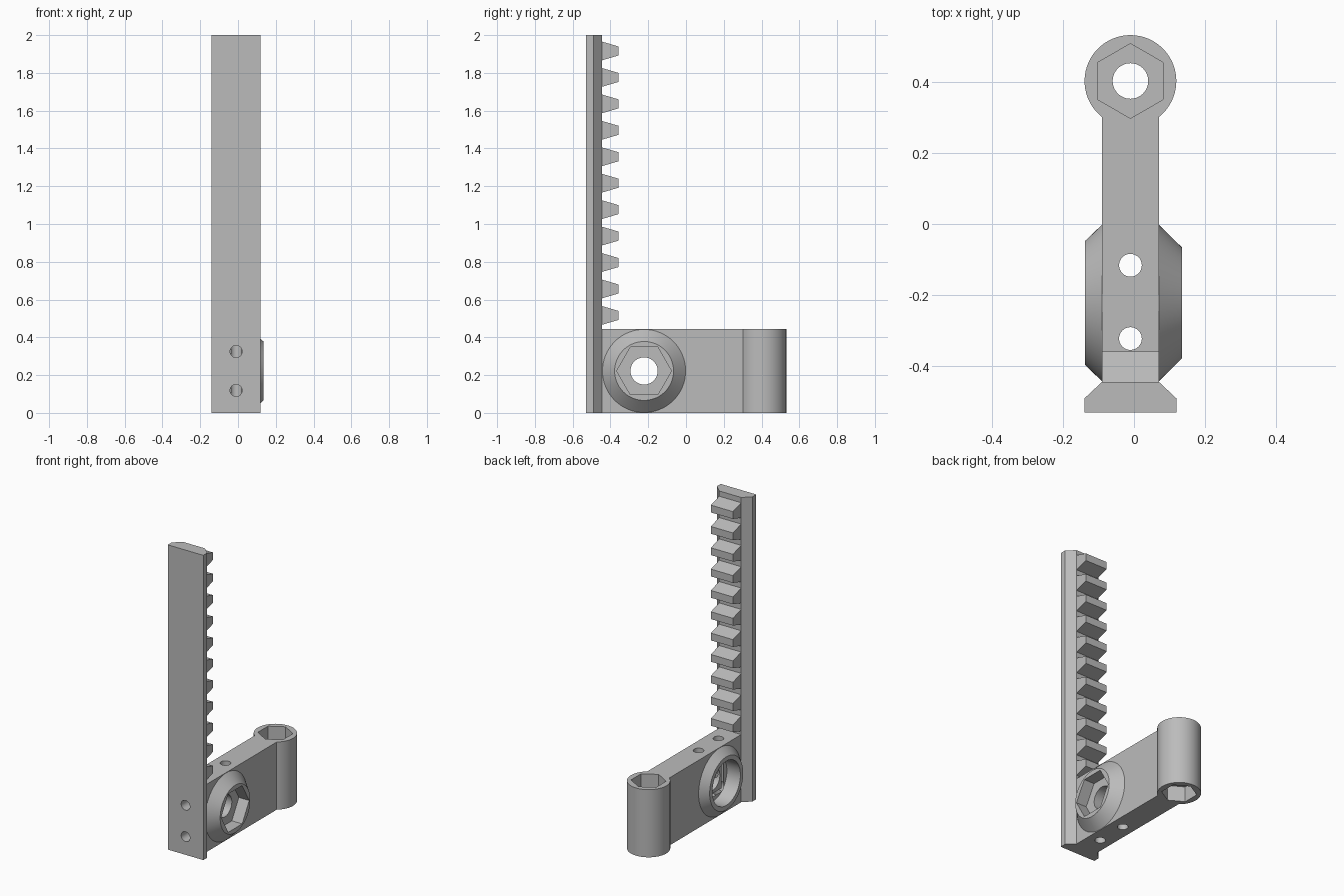
import bpy
import bmesh
from math import pi, cos, sin, asin
from mathutils import Matrix, Vector

cube = bpy.data.objects.get("Cube")
if cube:
    bpy.data.objects.remove(cube, do_unlink=True)

grey = bpy.data.materials.new("plain grey")
grey.use_nodes = True
grey.diffuse_color = (0.5, 0.5, 0.5, 1)
grey.node_tree.nodes["Principled BSDF"].inputs["Base Color"].default_value = (0.5, 0.5, 0.5, 1)

MID = -0.01            # centre line in x
HALF = 0.08            # half width of arm and teeth
TOP = 0.444            # height of the arm
EYE_Y, EYE_R = 0.402, 0.129
HUB = Vector((MID, -0.222, 0.222))


def add_object(name, bm):
    bmesh.ops.recalc_face_normals(bm, faces=bm.faces)
    mesh = bpy.data.meshes.new(name)
    bm.to_mesh(mesh)
    bm.free()
    mesh.materials.append(grey)
    ob = bpy.data.objects.new(name, mesh)
    bpy.context.collection.objects.link(ob)
    return ob


def extrude(bm, points, vector):
    face = bm.faces.new([bm.verts.new(p) for p in points])
    out = bmesh.ops.extrude_face_region(bm, geom=[face])
    verts = [g for g in out["geom"] if isinstance(g, bmesh.types.BMVert)]
    bmesh.ops.translate(bm, verts=verts, vec=vector)


def rod(name, start, end, radius, end_radius=None, sides=48, spin=0):
    """Round, tapered or hexagonal bar between two points."""
    start, end = Vector(start), Vector(end)
    axis = end - start
    turn = axis.to_track_quat('Z', 'Y').to_matrix().to_4x4()
    bm = bmesh.new()
    bmesh.ops.create_cone(
        bm, cap_ends=True, segments=sides, radius1=radius,
        radius2=radius if end_radius is None else end_radius, depth=axis.length,
        matrix=Matrix.Translation((start + end) / 2) @ turn @ Matrix.Rotation(spin, 4, 'Z'))
    ob = add_object(name, bm)
    ob.hide_render = True
    return ob


def hexagon(name, start, end, radius):
    """Hexagonal pocket cutter with two corners pointing along y."""
    start, end = Vector(start), Vector(end)
    across = (end - start).normalized().cross(Vector((0, 1, 0))).normalized()
    bm = bmesh.new()
    ring = [start + radius * (cos(i * pi / 3) * Vector((0, 1, 0)) + sin(i * pi / 3) * across)
            for i in range(6)]
    extrude(bm, ring, end - start)
    ob = add_object(name, bm)
    ob.hide_render = True
    return ob


def combine(ob, tools, operation):
    for tool in tools:
        mod = ob.modifiers.new(tool.name, 'BOOLEAN')
        mod.operation, mod.object, mod.solver = operation, tool, 'EXACT'
    graph = bpy.context.evaluated_depsgraph_get()
    graph.update()
    mesh = bpy.data.meshes.new_from_object(ob.evaluated_get(graph))
    ob.modifiers.clear()
    ob.data = mesh


# Rail with chamfered back edges
bm = bmesh.new()
half_profile = [(0.129, -0.53), (0.129, -0.49), (HALF, -0.444)]
outline = half_profile + [(-x, y) for x, y in reversed(half_profile)]
extrude(bm, [(MID + x, y, 0) for x, y in outline], (0, 0, 2))
rail = add_object("rack_rail", bm)

# Rack teeth
bm = bmesh.new()
for i in range(11):
    z = 1.916 - i * 0.14
    tooth = [(-0.446, -0.05), (-0.446, 0.05), (-0.358, 0.024), (-0.358, -0.024)]
    extrude(bm, [(MID - HALF, y, z + dz) for y, dz in tooth], (2 * HALF, 0, 0))
teeth = add_object("rack_teeth", bm)

# Arm ending in a round eye
bm = bmesh.new()
neck = asin(HALF / EYE_R)
arc = [-pi / 2 + neck + i * (2 * pi - 2 * neck) / 48 for i in range(49)]
outline = [(MID - HALF, -0.444, 0), (MID + HALF, -0.444, 0)]
outline += [(MID + EYE_R * cos(a), EYE_Y + EYE_R * sin(a), 0) for a in arc]
extrude(bm, outline, (0, 0, TOP))
arm = add_object("arm", bm)

# Conical bosses on both sides of the arm
right_boss = rod("boss_hex_side", HUB + Vector((HALF - 0.001, 0, 0)), (0.135, HUB.y, HUB.z), 0.221, 0.156, 64)
left_boss = rod("boss_round_side", HUB - Vector((HALF - 0.001, 0, 0)), (-0.138, HUB.y, HUB.z), 0.221, 0.174, 64)
combine(arm, [right_boss, left_boss], 'UNION')

# Bores and pockets
screws = [rod("front_screw_hole", (MID, -0.6, HUB.z + d), (MID, -0.1, HUB.z + d), 0.032, sides=32)
          for d in (-0.103, 0.103)]
cutters = [
    rod("eye_bore", (MID, EYE_Y, -0.1), (MID, EYE_Y, 0.6), 0.05),
    hexagon("eye_top_pocket", (MID, EYE_Y, TOP - 0.1), (MID, EYE_Y, 0.6), 0.105),
    hexagon("eye_bottom_pocket", (MID, EYE_Y, 0.1), (MID, EYE_Y, -0.1), 0.105),
    rod("hub_bore", HUB - Vector((0.3, 0, 0)), HUB + Vector((0.3, 0, 0)), 0.072),
    hexagon("hub_hex_pocket", (0.06, HUB.y, HUB.z), (0.3, HUB.y, HUB.z), 0.145),
    rod("hub_round_pocket", (-0.04, HUB.y, HUB.z), (-0.3, HUB.y, HUB.z), 0.145),
]
cutters += [rod("top_screw_hole", (MID, HUB.y + d, -0.1), (MID, HUB.y + d, 0.6), 0.032, sides=32)
            for d in (-0.1, 0.106)]
combine(arm, cutters + screws, 'DIFFERENCE')
combine(rail, screws, 'DIFFERENCE')

for helper in cutters + screws + [right_boss, left_boss]:
    bpy.data.objects.remove(helper, do_unlink=True)

# Smooth the round walls, keep the edges crisp
bpy.ops.object.select_all(action='DESELECT')
for ob in (rail, arm):
    ob.select_set(True)
bpy.context.view_layer.objects.active = arm
bpy.ops.object.shade_smooth_by_angle(angle=pi / 7)
